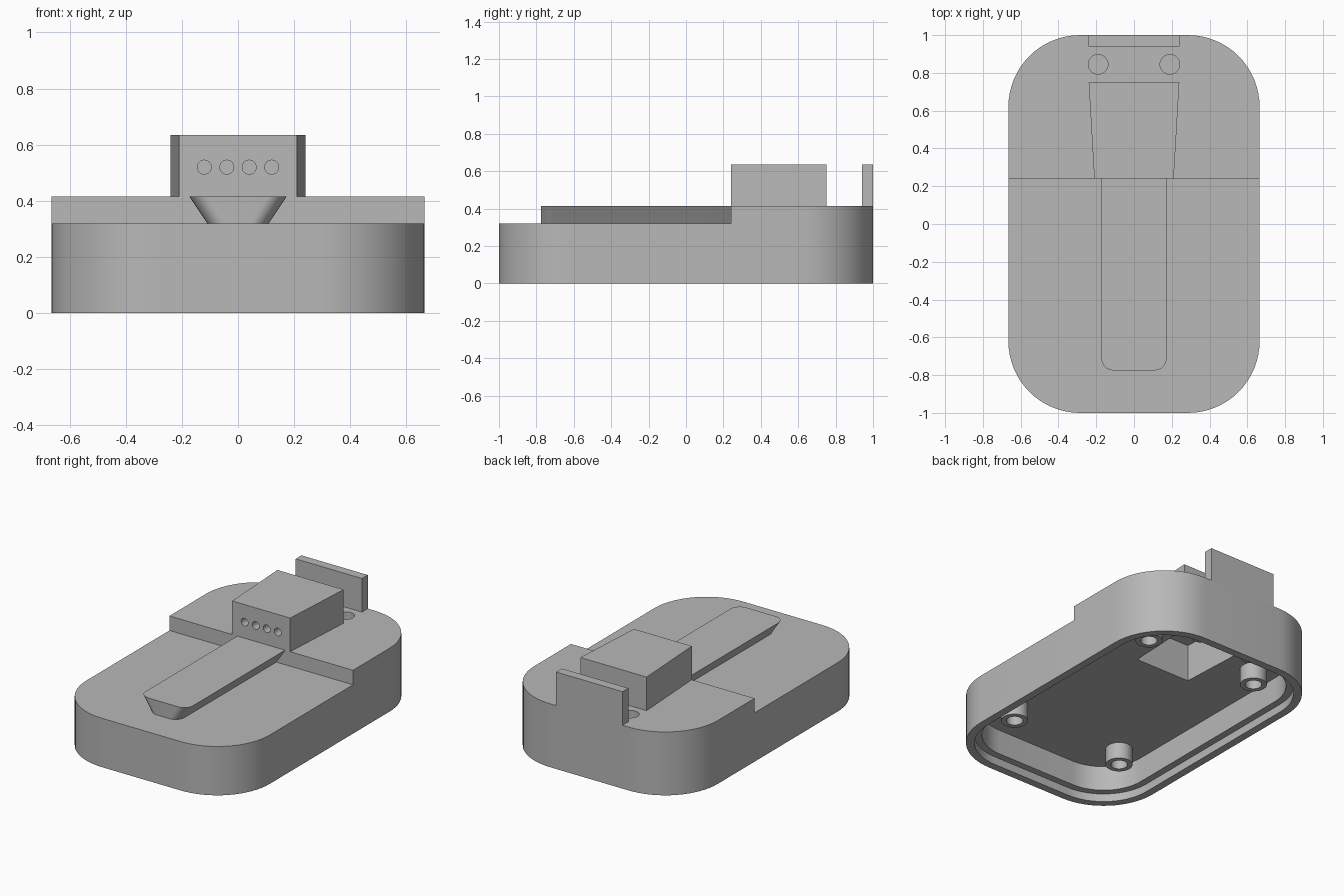
import bpy
import bmesh
import math

if "Cube" in bpy.data.objects:
    bpy.data.objects.remove(bpy.data.objects["Cube"])

grey = bpy.data.materials.new("plain_grey")
grey.diffuse_color = (0.48, 0.48, 0.48, 1)
grey.use_nodes = True
grey.node_tree.nodes["Principled BSDF"].inputs["Base Color"].default_value = grey.diffuse_color

ROOF = 0.213      # underside of the top wall
LOW, HIGH, TALL = 0.32, 0.415, 0.635


def loft(name, rings):
    """Closed solid through a stack of (outline, z) rings."""
    bm = bmesh.new()
    loops = [[bm.verts.new((x, y, z)) for x, y in pts] for pts, z in rings]
    for a, b in zip(loops, loops[1:]):
        for i in range(len(a)):
            j = (i + 1) % len(a)
            bm.faces.new((a[i], a[j], b[j], b[i]))
    bm.faces.new(loops[0][::-1])
    bm.faces.new(loops[-1])
    bmesh.ops.recalc_face_normals(bm, faces=bm.faces[:])
    me = bpy.data.meshes.new(name)
    bm.to_mesh(me)
    bm.free()
    me.materials.append(grey)
    ob = bpy.data.objects.new(name, me)
    bpy.context.collection.objects.link(ob)
    return ob


def rounded(hx, hy, r, n=16):
    pts = []
    for q, (sx, sy) in enumerate(((1, 1), (-1, 1), (-1, -1), (1, -1))):
        for i in range(n + 1):
            a = math.pi / 2 * (q + i / n)
            pts.append((sx * (hx - r) + r * math.cos(a),
                        sy * (hy - r) + r * math.sin(a)))
    return pts


def rect(x0, x1, y0, y1):
    return [(x0, y0), (x1, y0), (x1, y1), (x0, y1)]


def circle(cx, cy, r, n=32):
    return [(cx + r * math.cos(2 * math.pi * i / n),
             cy + r * math.sin(2 * math.pi * i / n)) for i in range(n)]


def prism(name, pts, z0, z1):
    return loft(name, [(pts, z0), (pts, z1)])


def activate(ob):
    bpy.ops.object.select_all(action='DESELECT')
    ob.select_set(True)
    bpy.context.view_layer.objects.active = ob


def cut(ob, cutters):
    activate(ob)
    for c in cutters:
        m = ob.modifiers.new("cut", 'BOOLEAN')
        m.operation, m.solver, m.object = 'DIFFERENCE', 'EXACT', c
        bpy.ops.object.modifier_apply(modifier=m.name)
        bpy.data.objects.remove(c)


def shell(t):
    return rounded(0.665 - t, 1 - t, 0.38 - t)


def cavity():
    pts = [(-0.195, 0.265), (0.195, 0.265), (0.215, 0.69), (-0.215, 0.69)]
    return prism("cavity_cutter", pts, 0.15, 0.453)


# Hollow case: stepped top, lipped rim, cavity under the block, blind top holes
case = prism("case", shell(0), 0, HIGH)
cut(case, [
    prism("step_cutter", rect(-1, 1, -1.5, 0.24), LOW, 0.6),
    prism("lip_cutter", shell(0.05), -0.1, 0.052),
    prism("interior_cutter", shell(0.095), -0.1, ROOF),
    cavity(),
    prism("hole_cutter", circle(-0.19, 0.845, 0.052), 0.26, 0.6),
    prism("hole_cutter", circle(0.19, 0.845, 0.052), 0.26, 0.6),
])

# Tapered connector block with a row of round sockets
block = prism("connector_block",
              [(-0.21, 0.24), (0.21, 0.24), (0.24, 0.75), (-0.24, 0.75)], HIGH, TALL)
sockets = []
for x in (-0.12, -0.04, 0.04, 0.12):
    s = prism("socket_cutter", circle(x, 0, 0.025, 24), -0.06, 0.06)
    s.rotation_euler.x = math.pi / 2
    s.location = (0, 0.24, 0.52)
    sockets.append(s)
bpy.context.view_layer.update()
cut(block, [cavity()] + sockets)

# Upright plate at the back edge
plate = prism("back_plate", rect(-0.24, 0.24, 0.94, 1), HIGH, TALL)


# Undercut guide rail with rounded front corners
def rail_outline(hw, r=0.065, n=8):
    front = -0.775
    pts = [(hw, 0.24), (-hw, 0.24)]
    for side, start in ((-1, math.pi), (1, 1.5 * math.pi)):
        for i in range(n + 1):
            a = start + math.pi / 2 * i / n
            pts.append((side * (hw - r) + r * math.cos(a),
                        front + r + r * math.sin(a)))
    return pts


rail = loft("guide_rail", [(rail_outline(0.11), LOW), (rail_outline(0.173), HIGH)])

# Screw posts inside the case
posts = []
for x, y in ((0.405, 0.62), (0.405, -0.62), (0.19, 0.845)):
    for side in (-1, 1):
        r = 0.08 if y < 0.8 else 0.055
        p = prism("screw_post", circle(side * x, y, r), 0.107, ROOF)
        cut(p, [prism("bore_cutter", circle(side * x, y, r * 0.62), 0, 0.205)])
        posts.append(p)

for ob in [case, block, plate, rail] + posts:
    activate(ob)
    bpy.ops.object.shade_smooth_by_angle(angle=math.radians(30))
